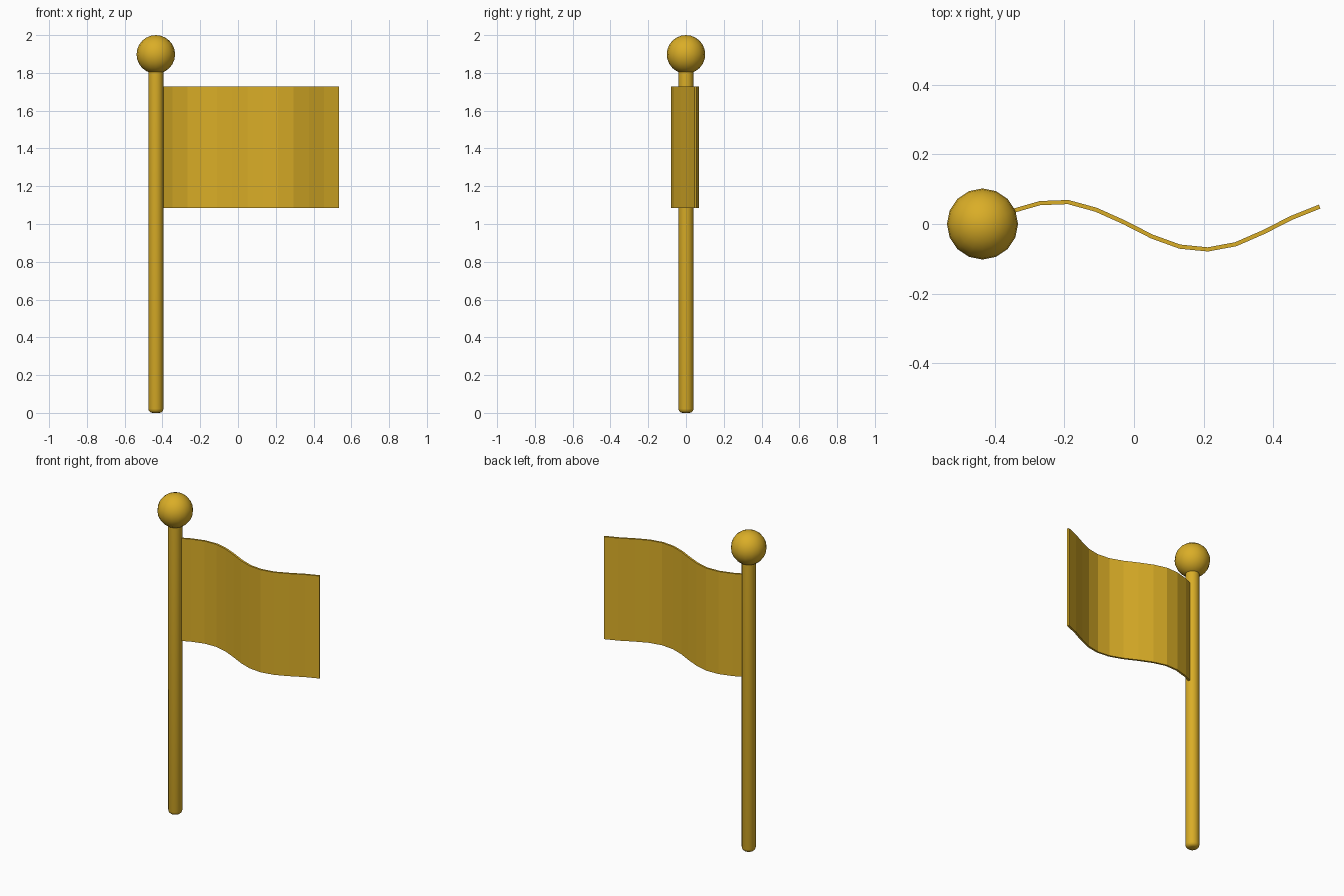
import bpy, bmesh, math

if "Cube" in bpy.data.objects:
    bpy.data.objects.remove(bpy.data.objects["Cube"])

POLE_X = -0.435

gold = bpy.data.materials.new("gold")
gold.diffuse_color = (0.70, 0.42, 0.02, 1)
gold.use_nodes = True
gold.node_tree.nodes["Principled BSDF"].inputs["Base Color"].default_value = gold.diffuse_color


def finish(obj, name, smooth):
    obj.name = name
    obj.data.materials.append(gold)
    if smooth:
        bpy.ops.object.shade_smooth_by_angle(angle=math.radians(40))


def lathe(name, profile, sides):
    """Revolve (radius, height) points around the pole axis."""
    bm = bmesh.new()
    rings = []
    for r, z in profile:
        rings.append([bm.verts.new((r * math.cos(2 * math.pi * i / sides),
                                    r * math.sin(2 * math.pi * i / sides), z))
                      for i in range(sides)])
    for a, b in zip(rings, rings[1:]):
        for i in range(sides):
            j = (i + 1) % sides
            bm.faces.new((a[i], a[j], b[j], b[i]))
    bm.faces.new(rings[0][::-1])
    bm.faces.new(rings[-1])
    mesh = bpy.data.meshes.new(name)
    bm.to_mesh(mesh)
    bm.free()
    obj = bpy.data.objects.new(name, mesh)
    obj.location.x = POLE_X
    bpy.context.collection.objects.link(obj)
    bpy.ops.object.select_all(action='DESELECT')
    obj.select_set(True)
    bpy.context.view_layer.objects.active = obj
    finish(obj, name, True)


# Pole with a rounded foot
foot = [(0.018 + 0.022 * math.sin(t), 0.022 - 0.022 * math.cos(t))
        for t in (math.radians(a) for a in (0, 30, 60, 90))]
lathe("pole", foot + [(0.04, 1.83)], 24)

# Ball on top of the pole
bpy.ops.mesh.primitive_uv_sphere_add(segments=16, ring_count=12, radius=0.102,
                                     location=(POLE_X, 0, 1.898))
finish(bpy.context.object, "ball_finial", True)

# Waving flag: a wavy strip extruded upward, then given thickness
wave = [0.0, 0.037, 0.060, 0.063, 0.041, 0.005, -0.036,
        -0.065, -0.073, -0.058, -0.023, 0.018, 0.050]
x0, x1 = -0.43, 0.533
bm = bmesh.new()
columns = []
for i, y in enumerate(wave):
    x = x0 + (x1 - x0) * i / (len(wave) - 1)
    columns.append([bm.verts.new((x, y, z)) for z in (1.085, 1.727)])
for a, b in zip(columns, columns[1:]):
    bm.faces.new((a[0], b[0], b[1], a[1]))
mesh = bpy.data.meshes.new("flag")
bm.to_mesh(mesh)
bm.free()
flag = bpy.data.objects.new("flag", mesh)
bpy.context.collection.objects.link(flag)
finish(flag, "flag", False)
thick = flag.modifiers.new("thickness", 'SOLIDIFY')
thick.thickness = 0.012
thick.offset = 0
